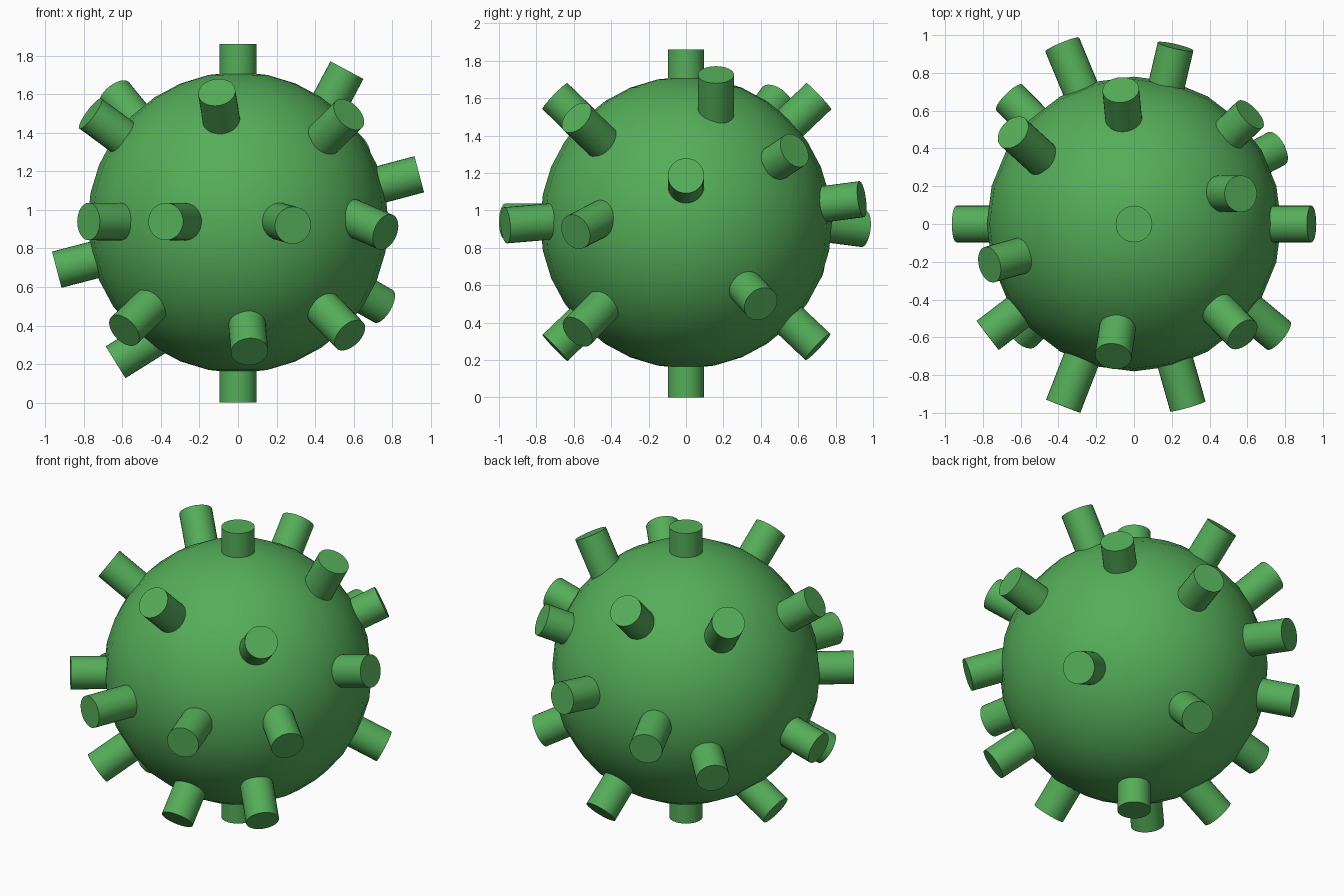
import bpy
from mathutils import Vector

C = Vector((0, 0, 0.935))
R, PEG_R, PEG_L = 0.78, 0.097, 0.32

mat = bpy.data.materials.new("green")
mat.diffuse_color = (0.09, 0.42, 0.10, 1)


def finish(ob, name):
    ob.name = name
    ob.data.materials.append(mat)
    bpy.ops.object.shade_smooth_by_angle(angle=0.7)


# round body
bpy.ops.mesh.primitive_uv_sphere_add(segments=24, ring_count=16, radius=R, location=C)
finish(bpy.context.object, "body")

# peg tip centres, pointing away from the body centre
radial = [
    (0, 0, 1.86), (0, 0, 0), (0.94, 0, 1.185), (-0.94, 0, 0.69),
    (-0.11, -0.70, 1.61), (0.06, -0.70, 0.265), (-0.07, 0.71, 1.61), (0.11, 0.705, 0.27),
    (-0.765, -0.215, 1.50), (0.575, -0.585, 1.495), (-0.775, -0.59, 0.94),
    (-0.375, -0.965, 0.94), (-0.59, -0.58, 0.375), (0.58, -0.58, 0.35),
    (0.755, 0.40, 0.50), (0.615, 0.58, 1.32), (0.22, 0.94, 1.06), (-0.66, 0.67, 0.68),
]
pegs = [(Vector(t), Vector(t) - C) for t in radial]

# pegs that lean away from the radial direction: tip, axis
pegs += [(Vector(t), Vector(a)) for t, a in [
    ((0.565, 0.16, 1.725), (0.47, 0, 0.88)),
    ((-0.635, 0, 0.21), (-0.85, 0, -0.53)),
    ((-0.64, 0.485, 1.60), (-0.55, 0.5, 0.67)),
    ((0.765, -0.59, 0.885), (0.72, -0.6, -0.31)),
    ((0.285, -0.965, 0.92), (0.27, -0.95, -0.08)),
    ((-0.38, 0.95, 0.90), (-0.38, 0.92, -0.12)),
]]

for i, (tip, axis) in enumerate(pegs):
    axis = axis.normalized()
    bpy.ops.mesh.primitive_cylinder_add(vertices=32, radius=PEG_R, depth=PEG_L,
                                        location=tip - axis * PEG_L / 2,
                                        rotation=axis.to_track_quat('Z', 'Y').to_euler())
    finish(bpy.context.object, f"peg_{i + 1}")
